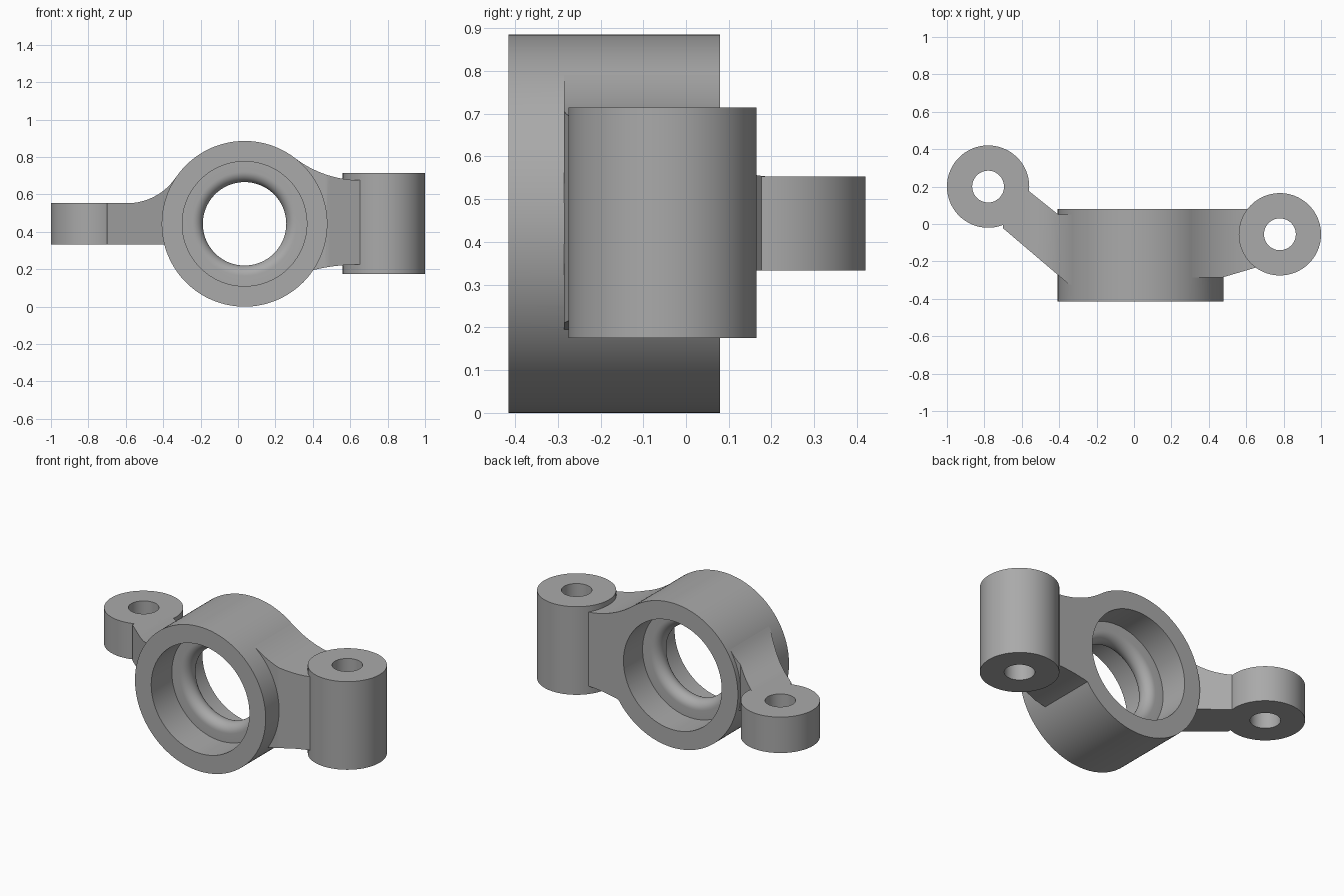
import bpy, bmesh, math
from mathutils import Matrix, Vector

if "Cube" in bpy.data.objects:
    bpy.data.objects.remove(bpy.data.objects["Cube"])

HX, HZ, HR = 0.035, 0.443, 0.443      # hub axis and radius
FRONT, BACK = -0.415, 0.08            # hub ends along y

metal = bpy.data.materials.new("grey metal")
metal.diffuse_color = (0.4, 0.4, 0.4, 1)
metal.use_nodes = True
metal.node_tree.nodes["Principled BSDF"].inputs["Base Color"].default_value = metal.diffuse_color


def to_object(name, bm):
    bmesh.ops.recalc_face_normals(bm, faces=bm.faces)
    mesh = bpy.data.meshes.new(name)
    bm.to_mesh(mesh)
    bm.free()
    mesh.materials.append(metal)
    obj = bpy.data.objects.new(name, mesh)
    bpy.context.collection.objects.link(obj)
    return obj


def post(name, x, y, z0, z1, r):
    """Upright cylinder."""
    bm = bmesh.new()
    bmesh.ops.create_cone(bm, cap_ends=True, segments=96, radius1=r, radius2=r, depth=z1 - z0,
                          matrix=Matrix.Translation((x, y, (z0 + z1) / 2)))
    return to_object(name, bm)


def lathe_y(name, profile, seg=128):
    """Solid turned around the hub axis from (radius, y) points."""
    bm = bmesh.new()
    rings = []
    for r, y in profile:
        rings.append([bm.verts.new((HX + r * math.cos(2 * math.pi * i / seg), y,
                                    HZ + r * math.sin(2 * math.pi * i / seg))) for i in range(seg)])
    for a, b in zip(rings, rings[1:]):
        for i in range(seg):
            j = (i + 1) % seg
            bm.faces.new((a[i], a[j], b[j], b[i]))
    bm.faces.new(rings[0])
    bm.faces.new(rings[-1])
    return to_object(name, bm)


def loft_x(name, xs, section):
    """Rectangular sections along x; section(x) gives y0, y1, z0, z1."""
    bm = bmesh.new()
    rings = []
    for x in xs:
        y0, y1, z0, z1 = section(x)
        rings.append([bm.verts.new((x, y, z)) for y, z in ((y0, z0), (y1, z0), (y1, z1), (y0, z1))])
    for a, b in zip(rings, rings[1:]):
        for i in range(4):
            j = (i + 1) % 4
            bm.faces.new((a[i], a[j], b[j], b[i]))
    bm.faces.new(rings[0])
    bm.faces.new(rings[-1])
    return to_object(name, bm)


def steps(a, b, n):
    return [a + (b - a) * i / n for i in range(n + 1)]


def lerp(x, x0, v0, x1, v1):
    t = min(1, max(0, (x - x0) / (x1 - x0)))
    return v0 + (v1 - v0) * t


# Left arm: slanted in plan, its top sweeping up in a fillet onto the hub
def left_section(x):
    y0 = lerp(x, -0.715, -0.01, -0.345, -0.325)
    y1 = lerp(x, -0.70, 0.287, -0.405, 0.051)
    top = 0.553
    if x > -0.593:
        top = 0.867 - math.sqrt(0.314 ** 2 - (x + 0.593) ** 2)
    return y0, y1, 0.333, top


# Right arm: tall web blending into the hub above and below
def right_section(x):
    y0 = lerp(x, 0.475, -0.285, 0.655, -0.232)
    top = 1.256 - math.sqrt(0.58 ** 2 - (x - 0.656) ** 2)
    low = 0.225 - 0.5 * max(0, 0.645 - x) ** 2
    return y0, BACK, low, top


hub = lathe_y("bearing_carrier", [(HR, FRONT), (HR, BACK)])
left_arm = loft_x("left_arm", [-0.70] + steps(-0.593, -0.405, 14) + steps(-0.39, -0.335, 5), left_section)
right_arm = loft_x("right_arm", steps(0.31, 0.475, 12) + steps(0.49, 0.655, 10) + [0.70], right_section)
left_boss = post("left_boss", -0.78, 0.20, 0.333, 0.553, 0.22)
right_boss = post("right_boss", 0.78, -0.055, 0.175, 0.715, 0.22)

# Bore: a bearing seat at each end with a rounded ridge between them
ridge_y, ridge_r = -0.16, 0.055
ridge = [(0.278 - ridge_r * math.sin(math.pi * i / 16), ridge_y - ridge_r * math.cos(math.pi * i / 16))
         for i in range(17)]
bore = lathe_y("bore_cutter", [(0.333, FRONT - 0.1), (0.333, ridge_y - ridge_r)] + ridge
               + [(0.333, ridge_y + ridge_r), (0.333, BACK + 0.1)])
left_hole = post("left_hole_cutter", -0.78, 0.20, 0.2, 0.7, 0.085)
right_hole = post("right_hole_cutter", 0.78, -0.055, 0.1, 0.8, 0.085)

# Join the solids, then cut the bore and pin holes
for other, op in ((left_arm, 'UNION'), (right_arm, 'UNION'), (left_boss, 'UNION'), (right_boss, 'UNION'),
                  (bore, 'DIFFERENCE'), (left_hole, 'DIFFERENCE'), (right_hole, 'DIFFERENCE')):
    mod = hub.modifiers.new(other.name, 'BOOLEAN')
    mod.operation, mod.object, mod.solver = op, other, 'EXACT'
    bpy.context.view_layer.objects.active = hub
    bpy.ops.object.modifier_apply(modifier=mod.name)
    bpy.data.objects.remove(other)

bpy.ops.object.select_all(action='DESELECT')
hub.select_set(True)
bpy.context.view_layer.objects.active = hub
bpy.ops.object.shade_smooth_by_angle(angle=math.radians(25))
